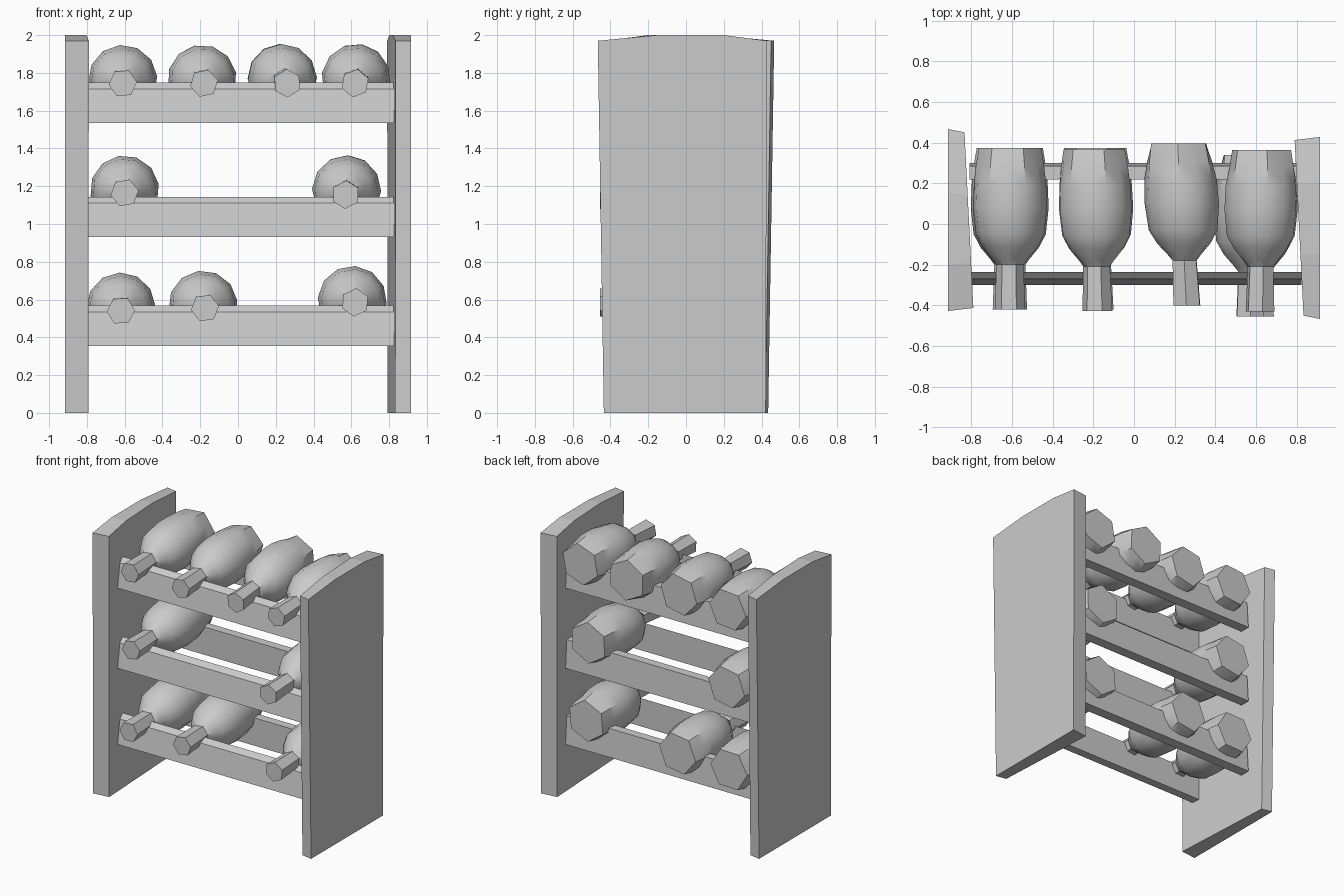
import bpy, bmesh
from math import pi, cos, sin, radians

if "Cube" in bpy.data.objects:
    bpy.data.objects.remove(bpy.data.objects["Cube"])


def finish(name, bm):
    bmesh.ops.recalc_face_normals(bm, faces=bm.faces[:])
    mesh = bpy.data.meshes.new(name)
    bm.to_mesh(mesh)
    bm.free()
    ob = bpy.data.objects.new(name, mesh)
    bpy.context.collection.objects.link(ob)
    return ob


def loft(name, rings):
    """Skin a list of equal-length point rings and cap both ends."""
    bm = bmesh.new()
    vs = [[bm.verts.new(p) for p in ring] for ring in rings]
    n = len(vs[0])
    for a, b in zip(vs, vs[1:]):
        for i in range(n):
            j = (i + 1) % n
            bm.faces.new((a[i], a[j], b[j], b[i]))
    bm.faces.new(vs[0])
    bm.faces.new(vs[-1])
    return finish(name, bm)


# Side panels: bowed top, flared upward, one is the other turned half round
outline = [(-0.435, 0), (0.422, 0), (0.428, 1.97), (0.2, 2.0), (-0.15, 2.0), (-0.467, 1.97)]
for name, s in (("right_panel", 1), ("left_panel", -1)):
    outer = [(s * 0.915, s * y, z) for y, z in outline]
    inner = [(s * (0.811 - 0.022 * y / 0.45), s * y * 0.965, z) for y, z in outline]
    loft(name, [inner, outer])

# Rails: front ones have a sloping top edge, back ones are plainer
front = [(-0.235, 0), (-0.30, 0), (-0.27, 0.18), (-0.235, 0.213)]
back = [(0.22, 0), (0.30, 0), (0.285, 0.21), (0.22, 0.21)]
for level, z0 in (("lower", 0.355), ("middle", 0.93), ("upper", 1.535)):
    for side, sec in (("front", front), ("back", back)):
        loft(f"{level}_{side}_rail", [[(x, y, z0 + z) for y, z in sec] for x in (-0.81, 0.825)])

# Bottle: hexagonal neck and base, rounder belly (distance along y, radius, roundness)
profile = [(-0.42, 0.075, 0), (-0.2, 0.067, 0), (-0.175, 0.085, 0.4), (-0.115, 0.135, 0.8),
           (-0.05, 0.169, 1), (0.08, 0.183, 1), (0.2, 0.178, 1), (0.29, 0.168, 0.6), (0.375, 0.154, 0)]


def bottle(nx, nz, bx, bz, dy, roll):
    rings = []
    for y, r, rnd in profile:
        t = (y + 0.42) / 0.5
        cx, cz = nx + (bx - nx) * t, nz + (bz - nz) * t
        ring = []
        for i in range(12):
            a = i * pi / 6 + radians(roll)
            flat = cos(pi / 6) if i % 2 else 1
            q = r * (flat + (1 - flat) * rnd)
            ring.append((cx + q * cos(a), y + dy, cz + q * sin(a)))
        rings.append(ring)
    ob = loft("bottle", rings)
    bpy.ops.object.select_all(action='DESELECT')
    ob.select_set(True)
    bpy.context.view_layer.objects.active = ob
    bpy.ops.object.shade_smooth_by_angle(angle=radians(35))


# Neck x, neck z, belly x, belly z, slide along y, roll
for b in [(-0.61, 1.745, -0.61, 1.765, 0, 5), (-0.18, 1.745, -0.19, 1.765, -0.008, 12),
          (0.26, 1.745, 0.235, 1.77, 0.02, 32), (0.62, 1.745, 0.625, 1.77, -0.01, 20),
          (-0.60, 1.165, -0.60, 1.18, 0, 10), (0.57, 1.155, 0.575, 1.18, -0.035, 28),
          (-0.62, 0.54, -0.62, 0.56, 0, 2), (-0.175, 0.555, -0.185, 0.57, 0, 8),
          (0.62, 0.585, 0.605, 0.595, -0.035, 25)]:
    bottle(*b)
